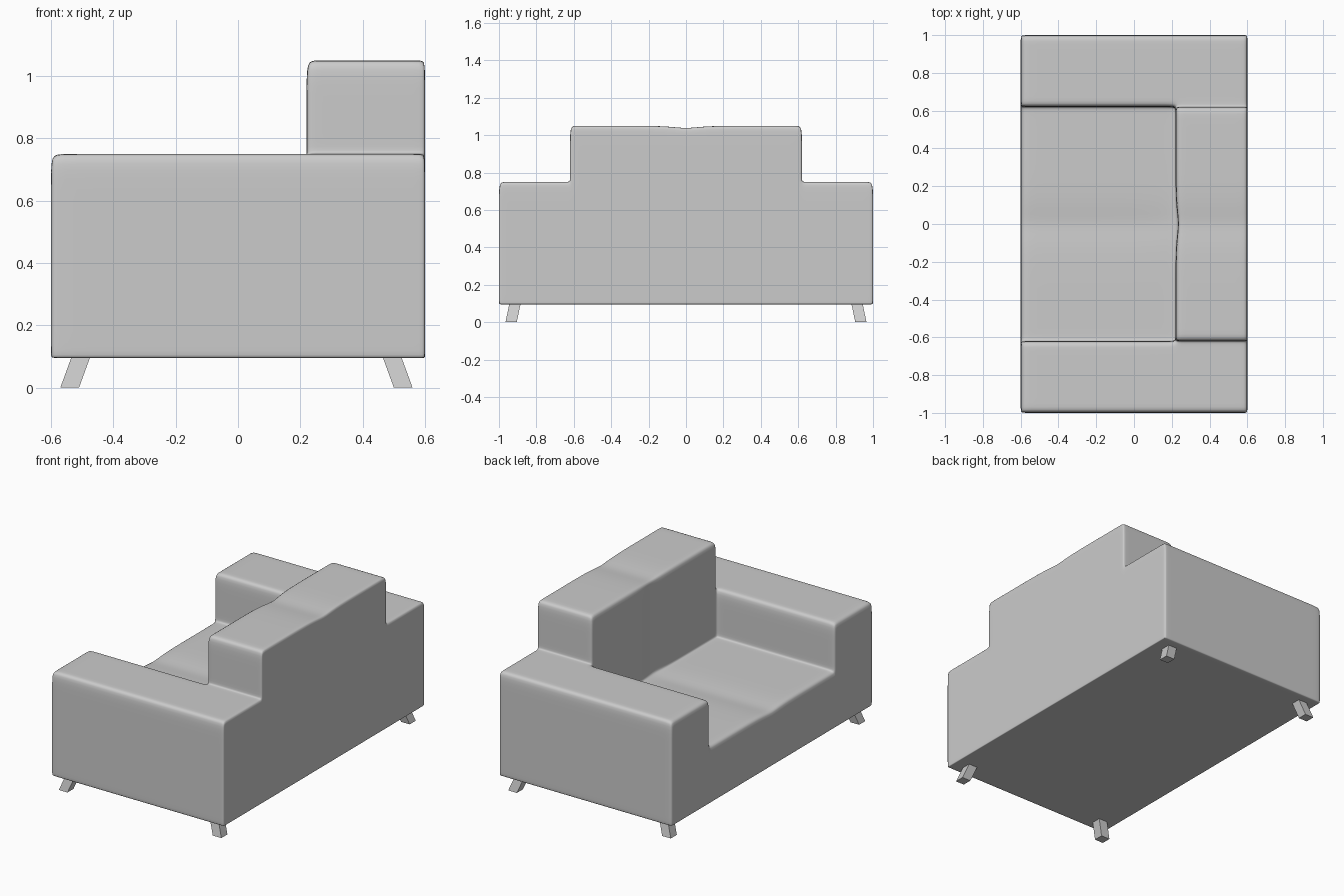
import bpy, bmesh
from itertools import product

if "Cube" in bpy.data.objects:
    bpy.data.objects.remove(bpy.data.objects["Cube"])

# Cage lines: the real edges plus support lines that set how soft each edge is
half_y = [0.1, 0.35, 0.59, 0.62, 0.65, 0.81, 0.97, 1.0]
XS = [-0.6, -0.57, -0.2, 0.19, 0.22, 0.25, 0.42, 0.588, 0.6]
YS = [-y for y in reversed(half_y)] + [0.0] + half_y
ZS = [0.095, 0.105, 0.35, 0.45, 0.47, 0.65, 0.75, 0.765, 0.95, 1.05]


def top_height(x, y):
    """Height of the sofa above a point on its plan."""
    if abs(y) > 0.62:
        return 0.75                      # arms
    return 1.05 if x > 0.22 else 0.45    # backrest, seat


def filled(c):
    """True if cage cell c lies inside the sofa."""
    mid = []
    for i, line in zip(c, (XS, YS, ZS)):
        if i < 0 or i >= len(line) - 1:
            return False
        mid.append((line[i] + line[i + 1]) / 2)
    return mid[2] < top_height(mid[0], mid[1])


def position(k):
    """Cage point, sunk along the seam between the two cushions."""
    x, y, z = XS[k[0]], YS[k[1]], ZS[k[2]]
    if y == 0:
        if z == 1.05 or (z == 0.45 and x < 0.22):
            z -= 0.017
        if x == 0.22 and z > 0.44:
            x += 0.02
    return x, y, z


def finish(bm, name):
    bmesh.ops.recalc_face_normals(bm, faces=bm.faces)
    mesh = bpy.data.meshes.new(name)
    bm.to_mesh(mesh)
    bm.free()
    obj = bpy.data.objects.new(name, mesh)
    bpy.context.collection.objects.link(obj)
    return obj


# Upholstered body: outer skin of the filled cells, then subdivided
bm = bmesh.new()
verts = {}
for c in product(range(len(XS) - 1), range(len(YS) - 1), range(len(ZS) - 1)):
    if not filled(c):
        continue
    for axis, side in product(range(3), (0, 1)):
        n = list(c)
        n[axis] += 1 if side else -1
        if filled(n):
            continue
        u, v = (axis + 1) % 3, (axis + 2) % 3
        quad = []
        for du, dv in ((0, 0), (1, 0), (1, 1), (0, 1)):
            k = list(c)
            k[axis] += side
            k[u] += du
            k[v] += dv
            k = tuple(k)
            if k not in verts:
                verts[k] = bm.verts.new(position(k))
            quad.append(verts[k])
        bm.faces.new(quad)
body = finish(bm, "sofa_body")
for p in body.data.polygons:
    p.use_smooth = True
sub = body.modifiers.new("soft_edges", "SUBSURF")
sub.levels = sub.render_levels = 2

# Splayed square legs
for sx, sy in product((-1, 1), (-1, 1)):
    bm = bmesh.new()
    bmesh.ops.create_cube(bm, size=1)
    foot_x = -0.54 if sx < 0 else 0.53
    for v in bm.verts:
        up = v.co.z > 0
        v.co.x = v.co.x * 0.06 + foot_x - (sx * 0.042 if up else 0)
        v.co.y = v.co.y * 0.06 + sy * (0.935 - (0.024 if up else 0))
        v.co.z = 0.115 if up else 0.0
    finish(bm, f"{'front' if sx < 0 else 'rear'}_leg_{'a' if sy < 0 else 'b'}")
